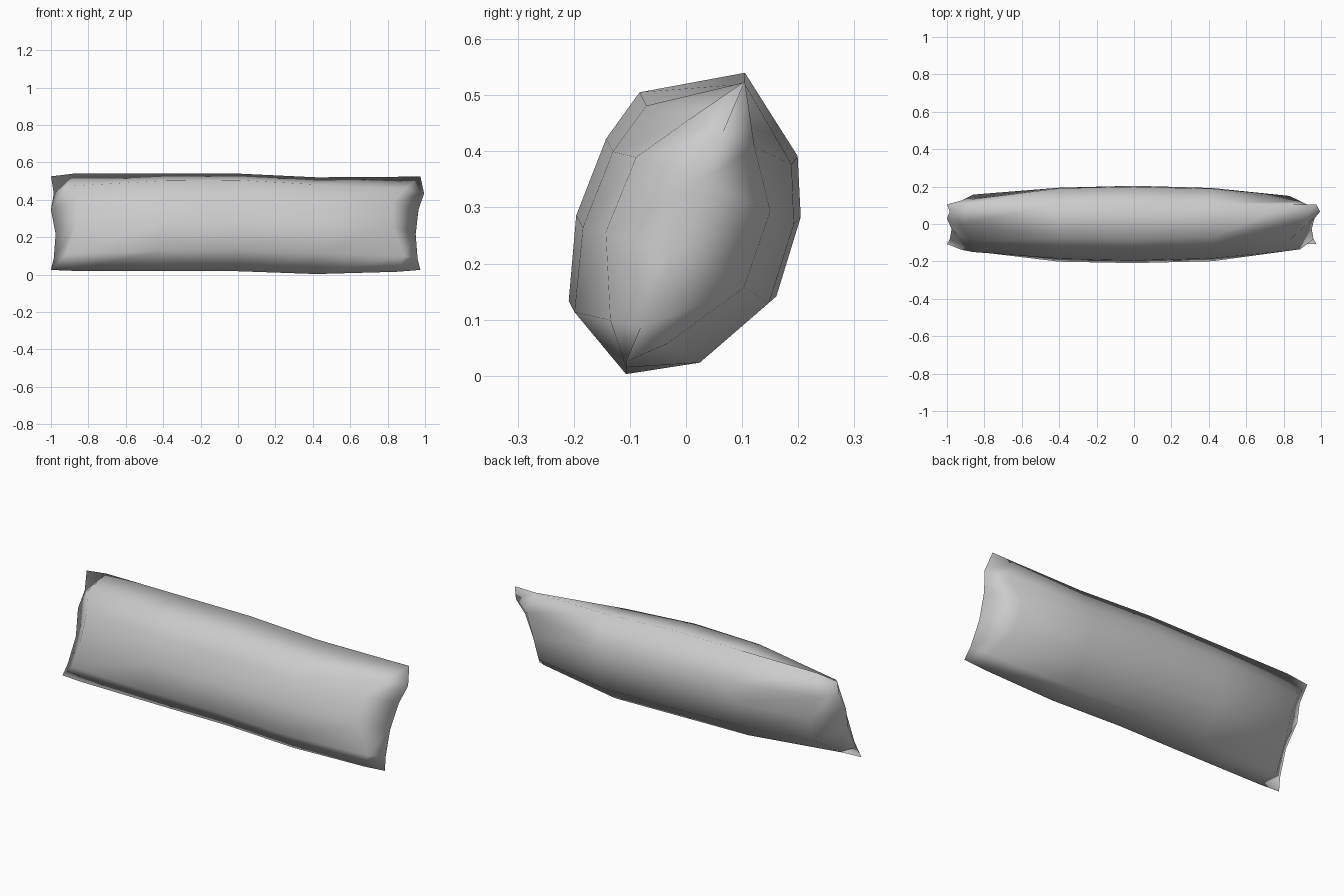
import bpy
import bmesh
from mathutils import Vector

cube = bpy.data.objects.get("Cube")
if cube:
    bpy.data.objects.remove(cube, do_unlink=True)

# Pillow fabric
fabric = bpy.data.materials.new("light grey fabric")
fabric.use_nodes = True
colour = (0.6, 0.6, 0.6, 1)
fabric.diffuse_color = colour
fabric.node_tree.nodes["Principled BSDF"].inputs["Base Color"].default_value = colour

# Cross-section: fraction of the height along the leaning seam, puff on each side
HEIGHTS = [0, 0.122, 0.382, 0.643, 0.818, 1]
FRONT = [0, 0.138, 0.183, 0.185, 0.161, 0]
BACK = [0, 0.124, 0.202, 0.189, 0.143, 0]
OUT = Vector((0, -0.927, 0.374))

# Stations along the length: x, bottom z, top z, middle puff, corner puff
STATIONS = [
    (-0.86, 0.02, 0.54, 0.73, 0.45),
    (-0.40, 0.018, 0.54, 0.94, 0.94),
    (0.0, 0.018, 0.54, 1, 1),
    (0.42, 0.003, 0.52, 0.93, 0.92),
    (0.83, 0.015, 0.523, 0.69, 0.42),
]
# Wavy end seams, one x for each height
LEFT_SEAM = [0.975, 0.96, 0.95, 0.965, 0.995, 0.975]
RIGHT_SEAM = [-1, -0.985, -0.975, -1, -0.985, -1]


def ring(bm, xs, low, high, middle, corner):
    """Closed loop: up the front from the bottom seam, down the back."""
    def point(i, puff):
        f = HEIGHTS[i]
        scale = middle if i in (2, 3) else corner
        base = Vector((xs[i], -0.107 + 0.212 * f, low + (high - low) * f))
        return bm.verts.new(base + OUT * puff * scale)
    front = [point(i, FRONT[i]) for i in range(6)]
    back = [point(i, -BACK[i]) for i in (4, 3, 2, 1)]
    return front + back


def station_xs(x):
    # The corners of the outer stations reach further towards the ends
    reach = 0.06 * (1 if x > 0 else -1) if abs(x) > 0.8 else 0
    return [x + reach * k for k in (0.3, 1, 0, 0, 1, 0.3)]


bm = bmesh.new()
rings = [ring(bm, RIGHT_SEAM, 0.025, 0.525, 0, 0)]
rings += [ring(bm, station_xs(x), *rest) for x, *rest in STATIONS]
rings.append(ring(bm, LEFT_SEAM, 0.025, 0.525, 0, 0))
for a, b in zip(rings, rings[1:]):
    for i in range(len(a)):
        j = (i + 1) % len(a)
        bm.faces.new((a[i], a[j], b[j], b[i]))

# Close both end seams by joining front to back
bmesh.ops.remove_doubles(bm, verts=bm.verts[:], dist=0.0005)
bmesh.ops.recalc_face_normals(bm, faces=bm.faces[:])
for face in bm.faces:
    face.smooth = True

mesh = bpy.data.meshes.new("pillow")
bm.to_mesh(mesh)
bm.free()
mesh.materials.append(fabric)
pillow = bpy.data.objects.new("pillow", mesh)
bpy.context.collection.objects.link(pillow)
